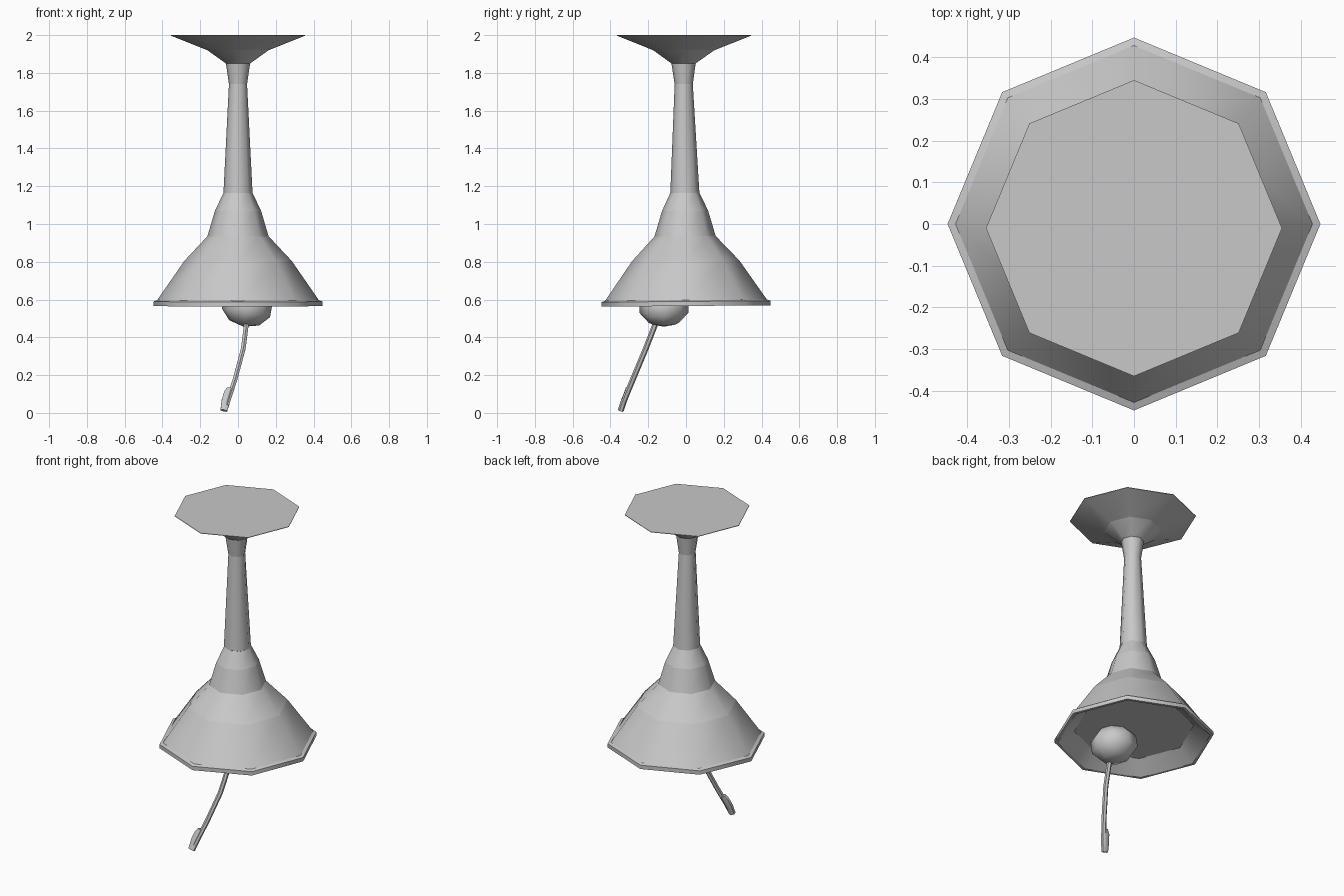
import bpy, bmesh, math
from mathutils import Vector, Matrix

cube = bpy.data.objects.get("Cube")
if cube:
    bpy.data.objects.remove(cube, do_unlink=True)

grey = bpy.data.materials.new("plain grey")
grey.use_nodes = True
GREY = (0.58, 0.58, 0.58, 1)
grey.diffuse_color = GREY
grey.node_tree.nodes["Principled BSDF"].inputs["Base Color"].default_value = GREY


def finish(name, bm, angle=50):
    mesh = bpy.data.meshes.new(name)
    bm.to_mesh(mesh)
    bm.free()
    mesh.materials.append(grey)
    obj = bpy.data.objects.new(name, mesh)
    bpy.context.collection.objects.link(obj)
    bpy.ops.object.select_all(action="DESELECT")
    obj.select_set(True)
    bpy.context.view_layer.objects.active = obj
    bpy.ops.object.shade_smooth_by_angle(angle=math.radians(angle))
    return obj


def skin(name, rings, cap_start=False, cap_end=False):
    """Bridge a list of equal point rings, capping the ends asked for."""
    bm = bmesh.new()
    loops = [[bm.verts.new(p) for p in ring] for ring in rings]
    n = len(loops[0])
    for a, b in zip(loops, loops[1:]):
        for i in range(n):
            j = (i + 1) % n
            bm.faces.new((a[i], a[j], b[j], b[i]))
    if cap_start:
        bm.faces.new(loops[0][::-1])
    if cap_end:
        bm.faces.new(loops[-1])
    return finish(name, bm)


def lathe(name, profile, tilt=0, **caps):
    """Eight-sided turned part from (radius, z, y offset), with a crease at every ring."""
    rings = []
    for r, z, y in profile:
        turns = [k * math.pi / 4 for k in range(8)]
        rings.append([(r * math.cos(t), y + r * math.sin(t), z + tilt * r * math.sin(t)) for t in turns])
    obj = skin(name, rings, **caps)
    for e in obj.data.edges:
        a, b = e.vertices
        if a // 8 == b // 8:
            e.use_edge_sharp = True


# Shade: recessed ceiling and rim, then the bell, all leaning very slightly
LEAN = 0.008
lathe("shade_rim", [(0.337, 0.634, 0), (0.43, 0.566, 0), (0.447, 0.566, 0),
                    (0.447, 0.590, 0), (0.428, 0.597, 0)], LEAN, cap_start=True)
lathe("lamp_shade", [(0.428, 0.597, 0), (0.284, 0.805, -0.002), (0.162, 0.935, -0.005),
                     (0.122, 1.07, -0.005), (0.077, 1.165, -0.006)], LEAN)

# Stem tapering up, then flaring into the ceiling canopy
lathe("stem", [(0.077, 1.165, -0.006), (0.048, 1.74, -0.012), (0.064, 1.85, -0.013)])
lathe("ceiling_canopy", [(0.064, 1.85, -0.013), (0.162, 1.92, -0.012),
                         (0.355, 1.997, -0.01), (0.355, 2.0, -0.01)], cap_end=True)

# Bulb, flattened and slightly tilted
bm = bmesh.new()
bmesh.ops.create_uvsphere(bm, u_segments=8, v_segments=5, radius=0.136)
place = (Matrix.Translation((0.048, -0.117, 0.562)) @ Matrix.Rotation(math.radians(10), 4, "Y")
         @ Matrix.Diagonal((1, 1, 0.79, 1)))
bmesh.ops.transform(bm, matrix=place, verts=bm.verts)
finish("bulb", bm, 60)


def rod(name, path, widths, depth, sides=6):
    """Sweep a flattened ring along a path, kept square to it."""
    pts = [Vector(p) for p in path]
    rings = []
    for i, (p, w) in enumerate(zip(pts, widths)):
        d = (pts[min(i + 1, len(pts) - 1)] - pts[max(i - 1, 0)]).normalized()
        u = Vector((0, 1, 0)).cross(d).normalized()
        v = d.cross(u)
        turns = [(k + 0.5) * math.tau / sides for k in range(sides)]
        rings.append([p + u * w * math.cos(t) + v * depth * math.sin(t) for t in turns])
    skin(name, rings, cap_start=True, cap_end=True)


# Pull cord with its grip
rod("pull_cord", [(0.047, -0.145, 0.52), (0.042, -0.17, 0.45), (0.028, -0.213, 0.34),
                  (-0.015, -0.28, 0.18), (-0.06, -0.338, 0.04)], [0.014] * 5, 0.015)
rod("cord_grip", [(-0.043, -0.304, 0.13), (-0.052, -0.312, 0.105), (-0.064, -0.328, 0.065),
                  (-0.075, -0.346, 0.012)], [0.016, 0.026, 0.026, 0.021], 0.016)
